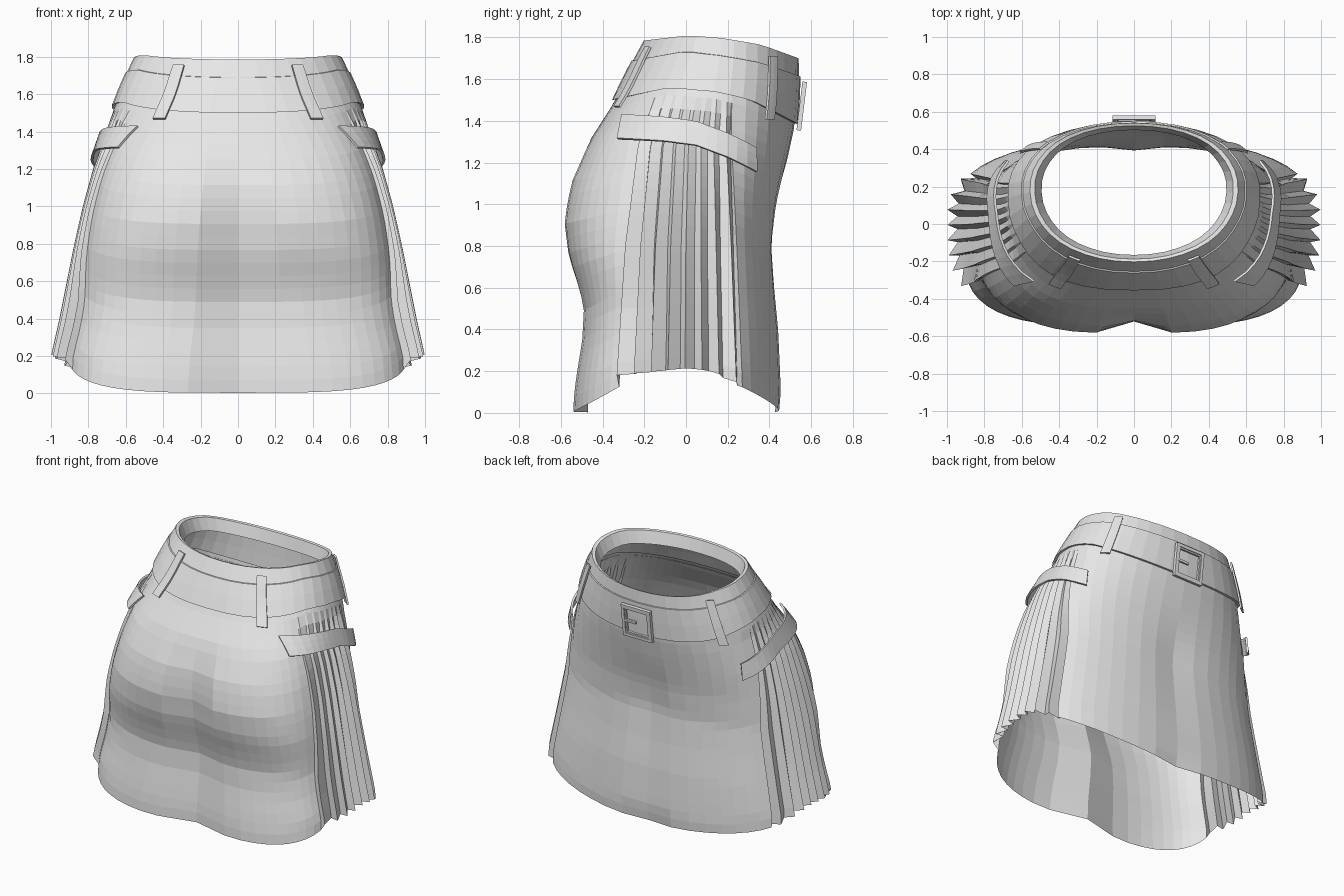
import bpy, bmesh, math
from mathutils import Vector, Matrix

if "Cube" in bpy.data.objects:
    bpy.data.objects.remove(bpy.data.objects["Cube"])

cloth = bpy.data.materials.new("light_grey")
cloth.diffuse_color = (0.8, 0.8, 0.8, 1)
cloth.use_nodes = True
cloth.node_tree.nodes["Principled BSDF"].inputs["Base Color"].default_value = cloth.diffuse_color


def interp(table, v):
    """Piecewise linear lookup in ascending (key, value) pairs."""
    if v <= table[0][0]:
        return table[0][1]
    for (k0, v0), (k1, v1) in zip(table, table[1:]):
        if v <= k1:
            return v0 + (v1 - v0) * (v - k0) / (k1 - k0)
    return table[-1][1]


# Body outline by height: half width, widest y, front and back y, squareness
WIDTH = [(0.2, 1.0), (0.4, .955), (0.6, .915), (0.8, .875), (1.0, .83), (1.2, .775),
         (1.4, .705), (1.56, .65), (1.73, .585), (1.81, .55)]
MID = [(0, .03), (0.8, .03), (1.3, .08), (1.6, .15), (1.8, .17)]
FRONT = [(0, -.55), (0.1, -.545), (0.2, -.53), (0.35, -.505), (0.5, -.497), (0.6, -.52),
         (0.75, -.568), (0.92, -.588), (1.1, -.555), (1.3, -.465), (1.5, -.337),
         (1.69, -.25), (1.79, -.2)]
BACK = [(0, .455), (0.1, .462), (0.4, .45), (0.6, .432), (0.8, .42), (1.0, .44),
        (1.2, .482), (1.35, .515), (1.5, .535), (1.7, .54)]
N_FRONT = [(0, 3.4), (0.5, 3.2), (0.9, 3.0), (1.3, 2.9), (1.45, 2.6), (1.6, 2.25), (1.8, 2.1)]
N_BACK = [(0, 2.5), (0.9, 2.4), (1.3, 2.3), (1.6, 2.15), (1.8, 2.1)]
# Waist lines by sine of the ring angle
RIM = [(-1, 1.785), (-.4, 1.81), (0, 1.797), (.5, 1.765), (1, 1.70)]
SEAM = [(-1, 1.69), (-.4, 1.735), (0, 1.715), (.5, 1.68), (1, 1.615)]
BELT_LOW = [(-1, 1.50), (-.4, 1.56), (0, 1.54), (.4, 1.50), (1, 1.385)]


def half(z, back):
    mid = interp(MID, z)
    if back:
        return mid, interp(BACK, z) - mid, interp(N_BACK, z)
    return mid, mid - interp(FRONT, z), interp(N_FRONT, z)


def point(t, z, off=0.0):
    """Body surface point; t = -90 deg is front, 0 right, 90 back."""
    s, c = math.sin(t), math.cos(t)
    mid, depth, n = half(z, s > 0)
    x = math.copysign((interp(WIDTH, z) + off) * abs(c) ** (2 / n), c)
    y = mid + math.copysign((depth + off) * abs(s) ** (2 / n), s)
    return Vector((x, y, z))


def angle_at(y, z):
    mid, depth, n = half(z, y > interp(MID, z))
    u = min(1, abs(y - mid) / depth)
    return math.copysign(math.asin(u ** (n / 2)), y - mid)


def grid_object(name, rows, closed=False, mirror=False, solid=0.0):
    bm = bmesh.new()
    vs = [[bm.verts.new(p) for p in row] for row in rows]
    cols = len(rows[0])
    for a, b in zip(vs, vs[1:]):
        for i in range(cols if closed else cols - 1):
            j = (i + 1) % cols
            bm.faces.new((a[i], b[i], b[j], a[j]))
    me = bpy.data.meshes.new(name)
    bm.to_mesh(me)
    bm.free()
    me.materials.append(cloth)
    ob = bpy.data.objects.new(name, me)
    bpy.context.collection.objects.link(ob)
    if solid:
        m = ob.modifiers.new("thickness", 'SOLIDIFY')
        m.thickness, m.offset = solid, 1
    if mirror:
        m = ob.modifiers.new("mirror", 'MIRROR')
        m.merge_threshold = 0.002
    return ob


# ---- Skirt: front panel, knife pleats at the side, back panel ----
EDGE_F = [(0.13, -.345), (0.8, -.30), (1.3, -.235), (1.6, -.12)]
EDGE_B = [(0.13, .28), (0.8, .25), (1.3, .22), (1.6, .22)]
PLEAT_DEPTH = [(0.15, .055), (0.8, .038), (1.3, .022), (1.42, .02), (1.49, 0)]
PLEAT_HEM = [(-.33, .18), (0, .215), (.12, .20), (.26, .13)]
PLEATS, ROWS, NF, NB = 8, 22, 10, 8

columns = [("front", k / NF, 0) for k in range(NF + 1)]
for p in range(PLEATS):
    tip = .12 + .4 * p / (PLEATS - 1)
    columns += [("pleat", (p + tip) / PLEATS, 0), ("pleat", (p + .97) / PLEATS, 1)]
columns += [("back", k / NB, 0) for k in range(NB + 1)]


def skirt_point(col, z):
    kind, k, inner = col
    yf, yb = interp(EDGE_F, z), interp(EDGE_B, z)
    fold = interp(PLEAT_DEPTH, z)
    if kind == "pleat":
        t = angle_at(yf + (yb - yf) * k, z)
        return t, point(t, z, -fold * inner)
    if kind == "front":
        te = angle_at(yf, z)
        t = -math.pi / 2 + (te + math.pi / 2) * k
        p = point(t, z, -.7 * fold * k ** 3)
        # Centre hollow between the two full curves
        wide = interp([(0, .2), (0.5, .16), (0.9, .11)], z)
        p.y += interp([(0, .08), (0.6, .055), (0.9, .07), (1.3, 0)], z) * math.exp(-(p.x / wide) ** 2)
    else:
        te = angle_at(yb, z)
        t = te + (math.pi / 2 - te) * k
        p = point(t, z, -.3 * fold * (1 - k))
        p.y -= interp([(0, .03), (0.15, .015), (0.85, .03), (1.2, 0)], z) * math.exp(-(p.x / .14) ** 2)
    if kind == "front" and k == 0 or kind == "back" and k == 1:
        p.x = 0
    return t, p


def hem(col):
    kind, k, _ = col
    if kind == "front":
        return .003 + .122 * k ** 2.2
    if kind == "back":
        return .003 + .12 * (1 - k) ** 1.4
    return interp(PLEAT_HEM, -.33 + .59 * k)


rows = []
for r in range(ROWS + 1):
    row = []
    for col in columns:
        t, _ = skirt_point(col, 1.5)
        top = interp(BELT_LOW, math.sin(t)) + .03
        row.append(skirt_point(col, top + (hem(col) - top) * r / ROWS)[1])
    rows.append(row)
grid_object("pleated_skirt", rows, mirror=True)

# ---- Waistband with inner facing, and the wide belt below it ----
RING = [-math.pi / 2 + 2 * math.pi * i / 40 for i in range(40)]


def ring(line, off, dz=0.0):
    out = []
    for t in RING:
        z = interp(line, math.sin(t))
        p = point(t, z, off)
        p.z += dz
        # The inner facing sits closer to the rim at front and back
        if off < -.02:
            p.y -= .4 * off * math.sin(t)
        out.append(p)
    return out


grid_object("waistband", [ring(RIM, -.062, -.09), ring(RIM, -.025, -.005), ring(RIM, 0),
                          ring(SEAM, .004), ring(SEAM, .004, -.02)], closed=True)
grid_object("belt", [ring(SEAM, 0), ring(SEAM, .012, -.002),
                     [a.lerp(b, .5) for a, b in zip(ring(SEAM, .015), ring(BELT_LOW, .018))],
                     ring(BELT_LOW, .018), ring(BELT_LOW, -.005, .003)], closed=True)

# ---- Belt loops ----
for name, deg in (("front_belt_loop", -59), ("back_belt_loop", 39)):
    t0 = math.radians(deg)
    s = math.sin(t0)
    loop_rows = []
    for r in range(6):
        k = r / 5
        z = (interp(RIM, s) - .04) * (1 - k) + (interp(BELT_LOW, s) - .05) * k
        off = .012 + .012 * k
        loop_rows.append([point(t0 + d, z, off) for d in (-.06, 0, .06)])
    grid_object(name, loop_rows, mirror=True, solid=.012)

# ---- Hip straps over the pleat tops ----
STRAP_TOP = [(-.30, 1.425), (-.1, 1.415), (.05, 1.395), (.2, 1.335), (.33, 1.265)]
strap = []
for r in range(4):
    row = []
    for i in range(15):
        k = i / 14
        y = -.285 - .025 * r / 3 * (1 - k) + .605 * k
        z = interp(STRAP_TOP, y) - .115 * r / 3
        row.append(point(angle_at(y, z), z, .02))
    strap.append(row)
grid_object("hip_strap", strap, mirror=True, solid=.014)

# ---- Buckle: outer frame, inner keeper and prong ----
tilt = Matrix.Translation((0, .545, 1.472)) @ Matrix.Rotation(math.radians(-7), 4, 'X')


def bars(name, parts):
    bm = bmesh.new()
    for (x, y, z), size in parts:
        m = tilt @ Matrix.Translation((x, y, z)) @ Matrix.Diagonal((*size, 1))
        bmesh.ops.create_cube(bm, size=1, matrix=m)
    me = bpy.data.meshes.new(name)
    bm.to_mesh(me)
    bm.free()
    me.materials.append(cloth)
    bpy.context.collection.objects.link(bpy.data.objects.new(name, me))


def frame(w, h, bar, depth, y):
    return [((sx * (w - bar) / 2, y, 0), (bar, depth, h)) for sx in (-1, 1)] + \
           [((0, y, sz * (h - bar) / 2), (w - 2 * bar, depth, bar)) for sz in (-1, 1)]


bars("buckle_frame", frame(.23, .235, .022, .022, .010))
bars("buckle_keeper", frame(.184, .189, .01, .014, .008))
bars("buckle_prong", [((.05, .014, 0), (.085, .014, .016))])
